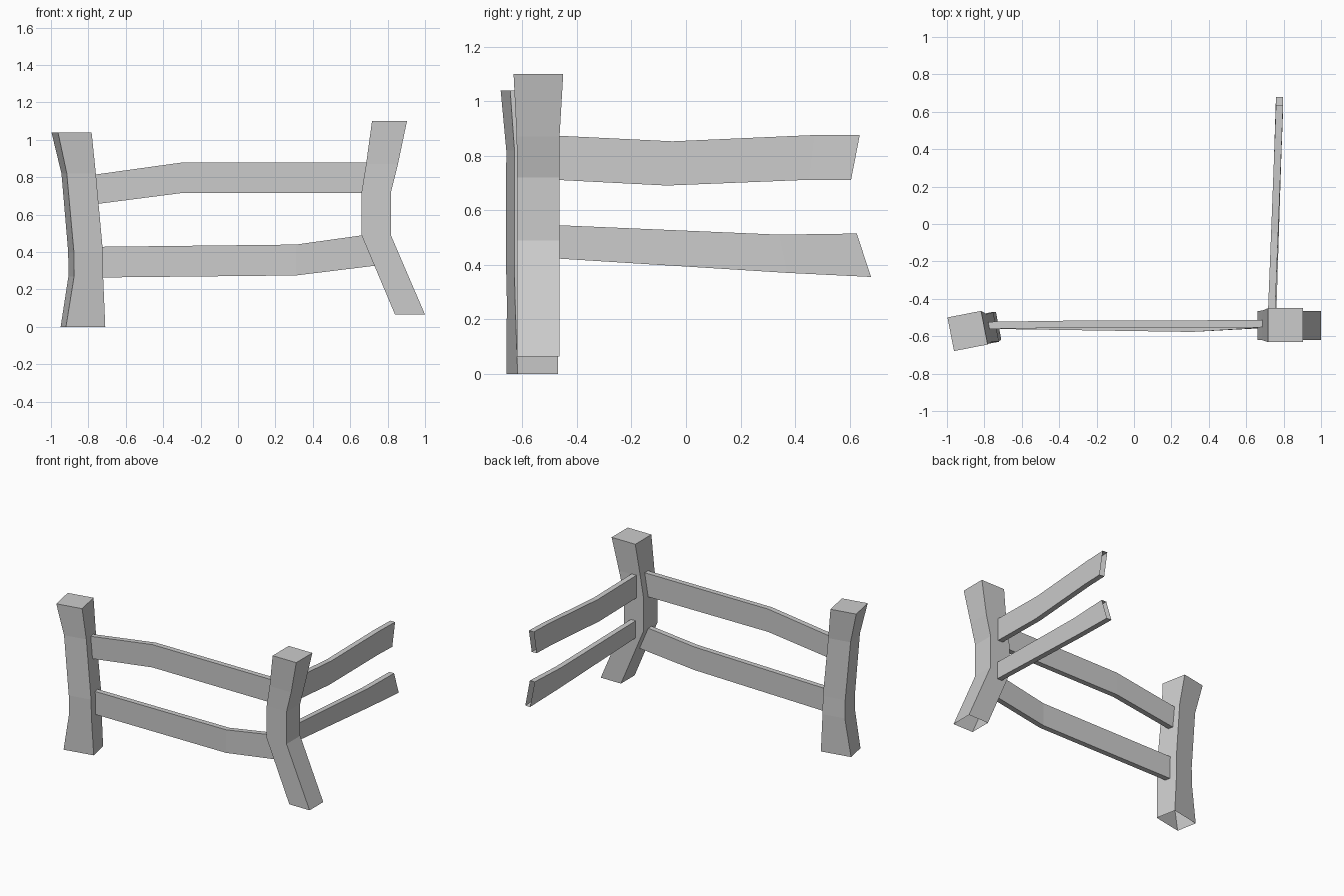
import bpy, bmesh
from math import radians
from mathutils import Vector, Matrix

if "Cube" in bpy.data.objects:
    bpy.data.objects.remove(bpy.data.objects["Cube"])


def loft(name, rings, cap_last=False):
    """Skin a list of four-cornered rings; ends stay open unless capped."""
    bm = bmesh.new()
    loops = [[bm.verts.new(p) for p in ring] for ring in rings]
    for a, b in zip(loops, loops[1:]):
        for i in range(4):
            j = (i + 1) % 4
            bm.faces.new((a[i], a[j], b[j], b[i]))
    if cap_last:
        bm.faces.new(loops[-1])
    bmesh.ops.recalc_face_normals(bm, faces=bm.faces)
    mesh = bpy.data.meshes.new(name)
    bm.to_mesh(mesh)
    bm.free()
    obj = bpy.data.objects.new(name, mesh)
    bpy.context.collection.objects.link(obj)
    return obj


def post(name, sections, angle=0):
    """Sections from the bottom up: centre x, centre y, z, width, depth."""
    rot = Matrix.Rotation(radians(angle), 3, 'Z')
    rings = [[Vector((x, y, z)) + rot @ Vector((sx * w / 2, sy * d / 2, 0))
              for sx, sy in ((-1, -1), (1, -1), (1, 1), (-1, 1))]
             for x, y, z, w, d in sections]
    return loft(name, rings, cap_last=True)


def rail(name, stations, axis, thick=0.038):
    """Stations: top position, top z, bottom position, bottom z, sideways centre."""
    def pt(along, side, z):
        return (along, side, z) if axis == 'X' else (side, along, z)
    h = thick / 2
    rings = [[pt(b, s - h, zb), pt(b, s + h, zb), pt(t, s + h, zt), pt(t, s - h, zt)]
             for t, zt, b, zb, s in stations]
    return loft(name, rings)


# Posts: bent square timbers with flared ends
post("left_post", [
    (-0.829, -0.564, 0.00, 0.214, 0.150),
    (-0.814, -0.563, 0.27, 0.158, 0.160),
    (-0.815, -0.566, 0.40, 0.158, 0.160),
    (-0.852, -0.570, 0.82, 0.158, 0.150),
    (-0.890, -0.572, 1.04, 0.183, 0.183)], angle=11)
post("corner_post", [
    (0.920, -0.542, 0.065, 0.160, 0.155),
    (0.739, -0.542, 0.49, 0.157, 0.155),
    (0.739, -0.542, 0.72, 0.157, 0.155),
    (0.770, -0.542, 0.87, 0.170, 0.157),
    (0.810, -0.541, 1.10, 0.187, 0.182)])

# Front rails between the two posts
rail("front_upper_rail", [
    (-0.78, 0.812, -0.77, 0.655, -0.542),
    (-0.29, 0.88, -0.29, 0.717, -0.535),
    (0.69, 0.88, 0.69, 0.715, -0.533)], 'X')
rail("front_lower_rail", [
    (-0.745, 0.428, -0.745, 0.264, -0.542),
    (0.31, 0.44, 0.31, 0.275, -0.558),
    (0.69, 0.493, 0.74, 0.328, -0.535)], 'X')

# Side rails running back from the corner post to free ends
rail("side_upper_rail", [
    (-0.48, 0.874, -0.48, 0.712, 0.735),
    (-0.05, 0.853, -0.07, 0.691, 0.752),
    (0.47, 0.876, 0.45, 0.712, 0.772),
    (0.637, 0.877, 0.605, 0.712, 0.778)], 'Y')
rail("side_lower_rail", [
    (-0.48, 0.546, -0.48, 0.424, 0.742),
    (0.34, 0.511, 0.37, 0.371, 0.768),
    (0.626, 0.515, 0.678, 0.356, 0.778)], 'Y')
